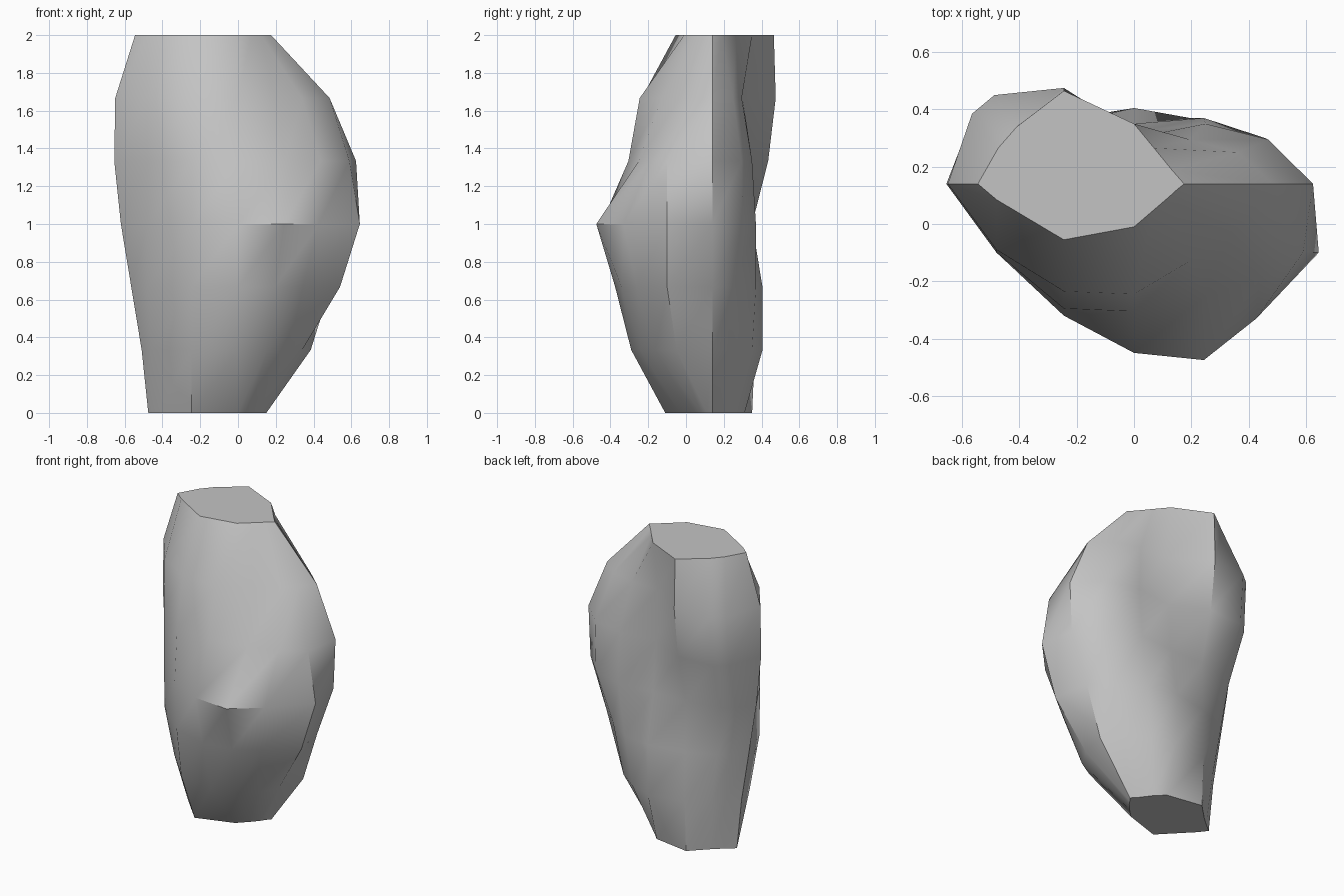
import bpy
import bmesh
import math

default_cube = bpy.data.objects.get("Cube")
if default_cube:
    bpy.data.objects.remove(default_cube, do_unlink=True)

# Single stone colour
stone = bpy.data.materials.new("stone grey")
stone.use_nodes = True
colour = (0.55, 0.55, 0.55, 1)
stone.diffuse_color = colour
stone.node_tree.nodes["Principled BSDF"].inputs["Base Color"].default_value = colour

SIDE_Y = 0.14        # depth of the vertical edges on both flanks
RIDGE_X = -0.245     # column of the vertical ridge
SHOULDER_X = -0.48   # column where the front turns into the flank


def cross_section(left, right, cheek, front, back):
    """One horizontal outline: left edge, front, cheek, right edge, back."""
    shoulder = max(SHOULDER_X, 0.9 * left)
    front_x = (shoulder, RIDGE_X, 0, 0.4 * right, 0.7 * right)
    back_x = (0.75 * right, 0.4 * right, 0, RIDGE_X, 0.75 * left, 0.87 * left)
    outline = [(left, SIDE_Y)]
    outline += zip(front_x, front)
    outline += [cheek, (right, SIDE_Y)]
    outline += zip(back_x, back)
    return outline


# Evenly spaced outlines from the foot to the crown
sections = [
    cross_section(left=-.475, right=.15, cheek=(.125, .11),
                  front=(.08, -.11, -.03, .03, .08),
                  back=(.18, .25, .31, .35, .24, .19)),
    cross_section(left=-.51, right=.385, cheek=(.34, -.05),
                  front=(-.02, -.25, -.29, -.24, -.17),
                  back=(.25, .35, .405, .365, .27, .21)),
    cross_section(left=-.565, right=.49, cheek=(.54, -.1),
                  front=(-.09, -.3, -.375, -.34, -.26),
                  back=(.25, .37, .405, .36, .28, .23)),
    cross_section(left=-.62, right=.61, cheek=(.645, -.1),
                  front=(-.1, -.32, -.45, -.475, -.33),
                  back=(.3, .37, .35, .35, .3, .25)),
    cross_section(left=-.655, right=.625, cheek=(.59, -.1),
                  front=(-.1, -.295, -.305, -.25, -.19),
                  back=(.295, .35, .32, .435, .42, .36)),
    cross_section(left=-.65, right=.485, cheek=(.42, .05),
                  front=(-.09, -.235, -.245, -.13, -.03),
                  back=(.25, .295, .3, .475, .45, .385)),
    cross_section(left=-.545, right=.175, cheek=(.15, .12),
                  front=(.085, -.055, -.01, .05, .095),
                  back=(.19, .265, .35, .465, .34, .265)),
]

# Loft the outlines into a closed boulder
bm = bmesh.new()
top_level = len(sections) - 1
rings = [[bm.verts.new((x, y, 2 * level / top_level)) for x, y in outline]
         for level, outline in enumerate(sections)]
for lower, upper in zip(rings, rings[1:]):
    count = len(lower)
    for i in range(count):
        j = (i + 1) % count
        bm.faces.new((lower[i], lower[j], upper[j], upper[i]))
bm.faces.new(rings[-1])
bm.faces.new(reversed(rings[0]))
bmesh.ops.recalc_face_normals(bm, faces=bm.faces[:])

mesh = bpy.data.meshes.new("boulder")
bm.to_mesh(mesh)
bm.free()
mesh.materials.append(stone)
boulder = bpy.data.objects.new("boulder", mesh)
bpy.context.collection.objects.link(boulder)

# Soft facets with crisp edges at the ends and the brow
bpy.ops.object.select_all(action="DESELECT")
boulder.select_set(True)
bpy.context.view_layer.objects.active = boulder
bpy.ops.object.shade_smooth_by_angle(angle=math.radians(35))
